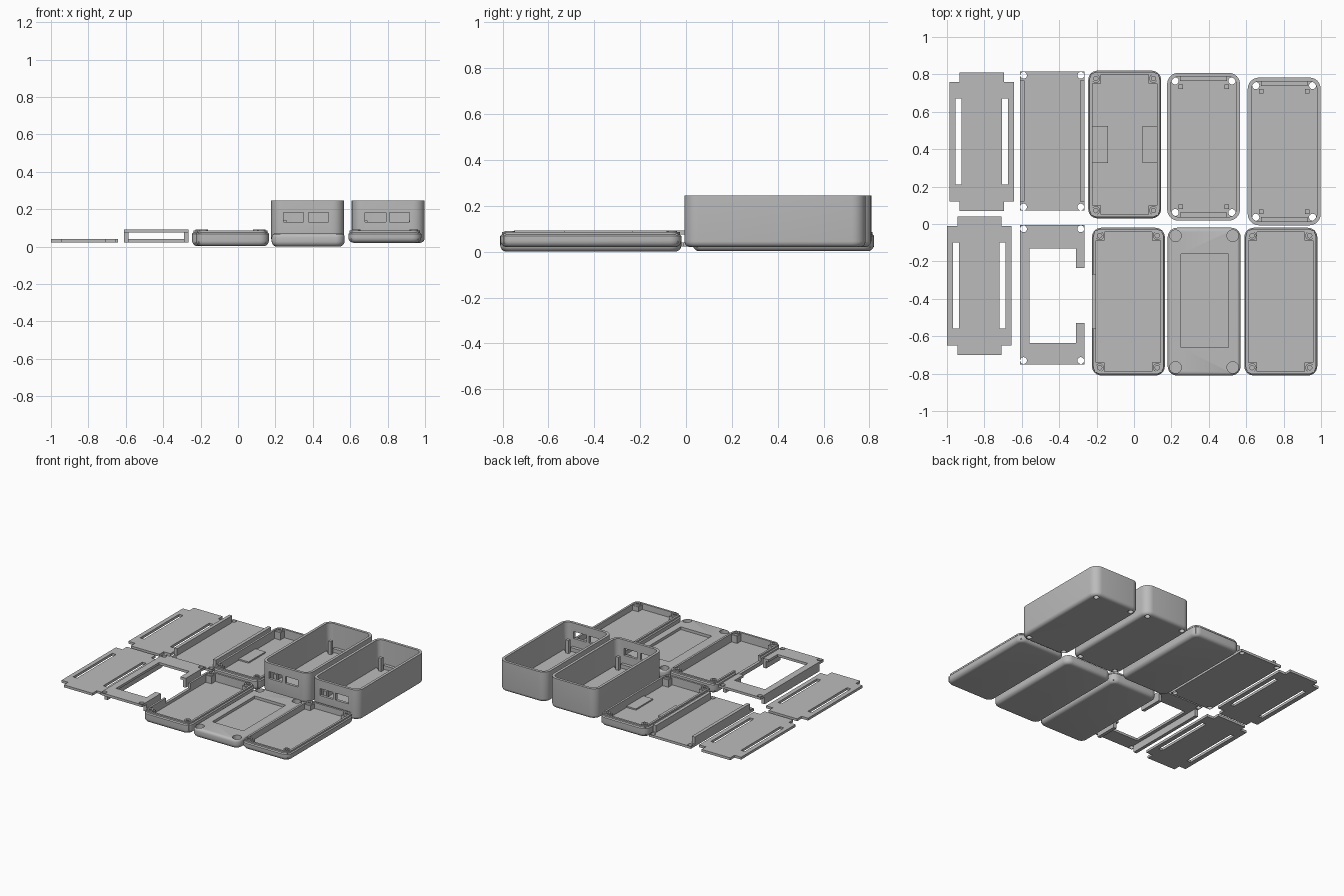
import bpy, bmesh, math
from math import pi, sin, cos

if "Cube" in bpy.data.objects:
    bpy.data.objects.remove(bpy.data.objects["Cube"])

grey = bpy.data.materials.new("plain grey")
grey.diffuse_color = (0.5, 0.5, 0.5, 1)
grey.use_nodes = True
grey.node_tree.nodes["Principled BSDF"].inputs["Base Color"].default_value = grey.diffuse_color


def finish(bm, name):
    bmesh.ops.recalc_face_normals(bm, faces=bm.faces)
    me = bpy.data.meshes.new(name)
    bm.to_mesh(me)
    bm.free()
    me.materials.append(grey)
    ob = bpy.data.objects.new(name, me)
    bpy.context.collection.objects.link(ob)
    return ob


def prism(name, pts, z0, z1):
    bm = bmesh.new()
    loops = [[bm.verts.new((x, y, z)) for x, y in pts] for z in (z0, z1)]
    n = len(pts)
    bm.faces.new(loops[0])
    bm.faces.new(loops[1])
    for i in range(n):
        j = (i + 1) % n
        bm.faces.new((loops[0][i], loops[0][j], loops[1][j], loops[1][i]))
    return finish(bm, name)


def box(name, x0, x1, y0, y1, z0, z1):
    return prism(name, [(x0, y0), (x1, y0), (x1, y1), (x0, y1)], z0, z1)


def disc(name, x, y, r, z0, z1, n=24):
    return prism(name, [(x + r * cos(2 * pi * i / n), y + r * sin(2 * pi * i / n)) for i in range(n)], z0, z1)


def rounded(cx, cy, w, d, r, seg=6):
    pts = []
    for k, (sx, sy) in enumerate([(1, 1), (-1, 1), (-1, -1), (1, -1)]):
        for i in range(seg + 1):
            a = pi / 2 * (k + i / seg)
            pts.append((cx + sx * (w / 2 - r) + r * cos(a), cy + sy * (d / 2 - r) + r * sin(a)))
    return pts


def loft(name, cx, cy, w, d, radius, profile):
    """Closed skin through rounded rectangles given as (inset, z)."""
    bm = bmesh.new()
    loops = []
    for inset, z in profile:
        pts = rounded(cx, cy, w - 2 * inset, d - 2 * inset, max(radius - inset, 0.006))
        loops.append([bm.verts.new((x, y, z)) for x, y in pts])
    n = len(loops[0])
    for a, b in zip(loops, loops[1:]):
        for i in range(n):
            j = (i + 1) % n
            bm.faces.new((a[i], a[j], b[j], b[i]))
    bm.faces.new(loops[0])
    bm.faces.new(loops[-1])
    return finish(bm, name)


def cut(ob, cutters):
    for c in cutters:
        m = ob.modifiers.new("cut", 'BOOLEAN')
        m.operation, m.solver, m.object = 'DIFFERENCE', 'EXACT', c
    bpy.context.view_layer.update()
    me = bpy.data.meshes.new_from_object(ob.evaluated_get(bpy.context.evaluated_depsgraph_get()))
    ob.modifiers.clear()
    ob.data = me
    for c in cutters:
        bpy.data.objects.remove(c)


def smooth(ob):
    bpy.ops.object.select_all(action='DESELECT')
    ob.select_set(True)
    bpy.context.view_layer.objects.active = ob
    bpy.ops.object.shade_smooth_by_angle(angle=math.radians(35))


def edge(r, z, n=5):
    """Quarter-round bottom edge."""
    return [(r - r * sin(pi / 2 * i / n), z + r - r * cos(pi / 2 * i / n)) for i in range(n + 1)]


def corners(cx, cy, dx, dy):
    return [(cx + sx * dx, cy + sy * dy, sx, sy) for sx in (-1, 1) for sy in (-1, 1)]


W, D = 0.39, 0.79


# Shallow trays with a lip and corner screw posts
def tray(name, cx, cy, z, side_gap=None):
    prof = edge(0.028, z) + [(0, 0.068), (0.007, 0.075), (0.007, 0.086), (0.022, 0.086), (0.022, z + 0.022)]
    ob = loft(name, cx, cy, W, D, 0.05, prof)
    if side_gap:
        x = cx - W / 2
        cut(ob, [box("cutter", x - 0.02, x + 0.03, *side_gap, 0.045, 0.2)])
    smooth(ob)
    for x, y, sx, sy in corners(cx, cy, 0.154, 0.353):
        box(name + "_post", x - 0.027, x + 0.027, y - 0.027, y + 0.027, z + 0.015, 0.078)
        peg = disc(name + "_peg", x, y, 0.023, 0.07, 0.091)
        cut(peg, [disc("cutter", x, y, 0.012, 0.08, 0.2, 16)])
        smooth(peg)


tray("back_tray", -0.05, 0.425, 0.002)
tray("left_tray", -0.03, -0.415, 0.002, (-0.56, -0.27))
tray("right_tray", 0.785, -0.415, 0.02)
# Floor tabs in the back tray
box("left_floor_tab", -0.225, -0.14, 0.325, 0.525, 0.02, 0.034)
box("right_floor_tab", 0.045, 0.125, 0.325, 0.525, 0.02, 0.034)

# Lid with recessed panel and corner counterbores
lid = loft("lid", 0.375, -0.415, W, D, 0.05,
           edge(0.028, 0) + [(0, 0.05)] + [(0.02 - 0.02 * cos(pi / 8 * i), 0.05 + 0.02 * sin(pi / 8 * i)) for i in range(1, 5)])
cut(lid, [box("cutter", 0.25, 0.505, -0.66, -0.16, 0.05, 0.2)]
    + [disc("cutter", x, y, 0.031, 0.03, 0.2) for x, y, sx, sy in corners(0.375, -0.415, 0.153, 0.352)])
smooth(lid)


# Deep boxes with screw holes, front ports and inner posts
def deep_box(name, cx, cy, z, ports):
    prof = edge(0.025, z) + [(0, 0.245), (0.02, 0.245), (0.02, z + 0.022)]
    ob = loft(name, cx, cy, W, D, 0.06, prof)
    cutters = [disc("cutter", x, y, 0.019, -0.1, 0.1) for x, y, sx, sy in corners(cx, cy, 0.152, 0.352)]
    y = cy - D / 2
    cutters += [box("cutter", a, b, y - 0.05, y + 0.04, 0.13, 0.182) for a, b in ports]
    cut(ob, cutters)
    smooth(ob)
    for x, y, sx, sy in corners(cx, cy, 0.123, 0.322):
        box(name + "_post", x - 0.012, x + 0.012, y - 0.012, y + 0.012, z + 0.015, z + 0.12)
    for s in (-1, 1):
        y = cy + s * 0.365
        box(name + "_ledge", cx - 0.125, cx + 0.125, y - 0.014, y + 0.014, z + 0.015, z + 0.05)


deep_box("middle_box", 0.372, 0.413, 0.02, [(0.243, 0.35), (0.377, 0.484)])
deep_box("end_box", 0.803, 0.388, 0.02, [(0.68, 0.79), (0.81, 0.917)])


# Flat plates with stepped ends and two long slots
def slotted_plate(name, cx, cy):
    w, c, h, e = 0.173, 0.118, 0.32, 0.371
    quarter = [(c, e), (c, h), (w, h)]
    pts = quarter + [(x, -y) for x, y in reversed(quarter)]
    pts += [(-x, -y) for x, y in quarter] + [(-x, y) for x, y in reversed(quarter)]
    ob = prism(name, [(cx + x, cy + y) for x, y in pts], 0.022, 0.04)
    cut(ob, [box("cutter", cx + s * 0.124 - 0.016, cx + s * 0.124 + 0.016, cy - 0.23, cy + 0.23, 0, 0.1)
             for s in (-1, 1)])


slotted_plate("back_slotted_plate", -0.814, 0.44)
slotted_plate("front_slotted_plate", -0.827, -0.33)


# Carrier plates with corner holes
def carrier(name, cy, z0, z1, windows):
    ob = box(name, -0.61, -0.265, cy - 0.372, cy + 0.372, z0, z1)
    cut(ob, [disc("cutter", x, y, 0.018, 0, 0.2) for x, y, sx, sy in corners(-0.4375, cy, 0.153, 0.352)]
        + [box("cutter", *w, 0, 0.2) for w in windows])


def rail(name, x, y0, y1):
    box(name, x - 0.0125, x + 0.0125, y0, y1, 0.022, 0.092)


L, R = -0.5975, -0.2775
carrier("channel_floor", 0.443, 0.022, 0.04, [])
rail("channel_left_rail", L, 0.12, 0.767)
rail("channel_right_rail", R, 0.12, 0.767)

carrier("frame_top", -0.378, 0.074, 0.092, [(-0.56, -0.31, -0.635, -0.13), (-0.32, -0.2, -0.53, -0.235)])
rail("frame_left_rail", L, -0.70, -0.055)
rail("frame_right_front_rail", R, -0.70, -0.53)
rail("frame_right_back_rail", R, -0.235, -0.055)
